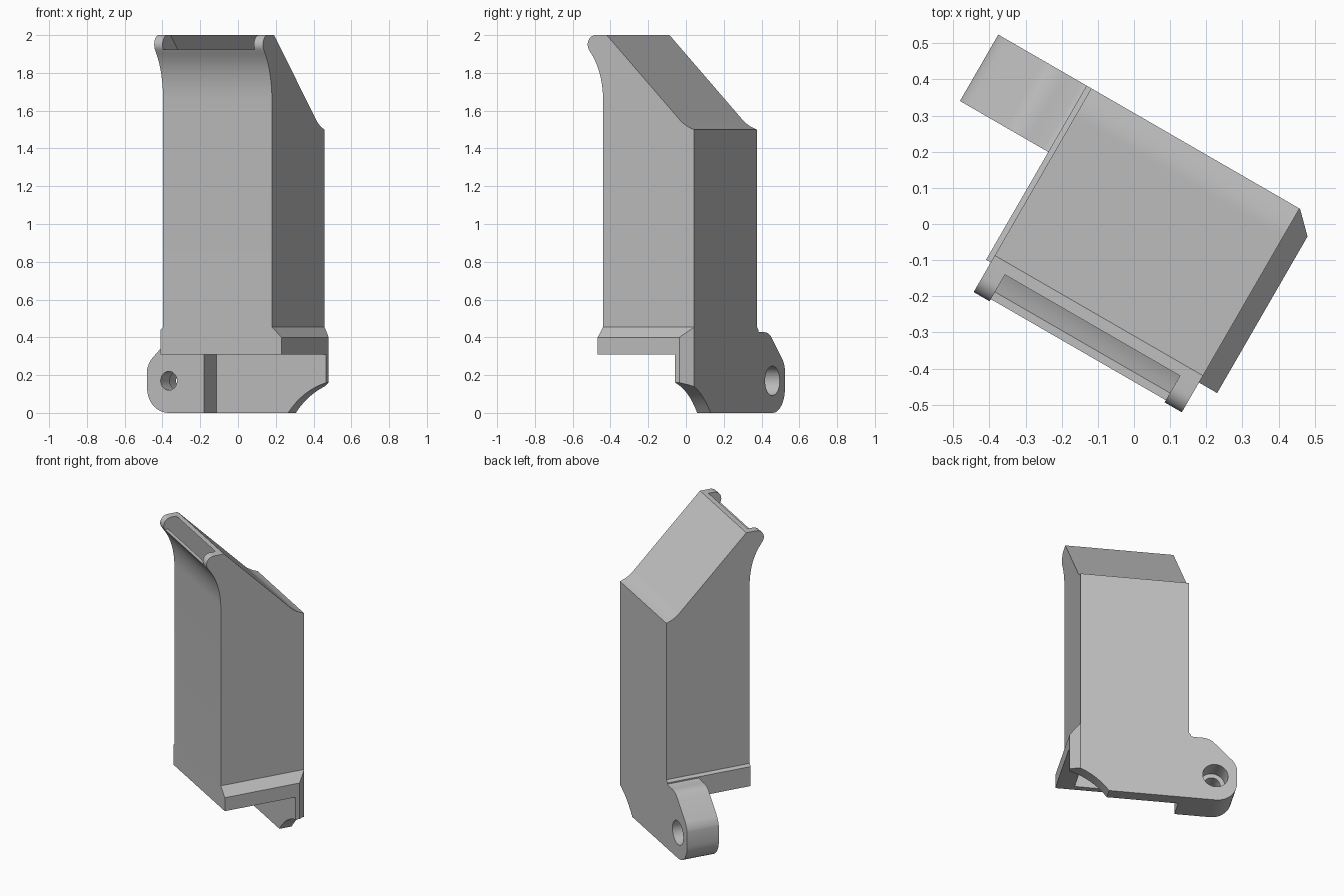
import bpy, bmesh, math
from mathutils import Matrix, Vector

old = bpy.data.objects.get("Cube")
if old:
    bpy.data.objects.remove(old, do_unlink=True)

grey = bpy.data.materials.new("light grey")
grey.use_nodes = True
grey.diffuse_color = (0.52, 0.52, 0.52, 1)
grey.node_tree.nodes["Principled BSDF"].inputs["Base Color"].default_value = (0.52, 0.52, 0.52, 1)


def arc(cx, cz, r, a0, a1, n):
    steps = [math.radians(a0 + (a1 - a0) * i / n) for i in range(n + 1)]
    return [(cx + r * math.cos(a), cz + r * math.sin(a)) for a in steps]


def bezier(p0, p1, p2, n=8):
    a, b, c = Vector(p0), Vector(p1), Vector(p2)
    ts = [i / n for i in range(n + 1)]
    return [tuple(a * (1 - t) ** 2 + b * 2 * t * (1 - t) + c * t * t) for t in ts]


def prism(name, profile, axis, start, end, chamfer=False):
    """Closed solid: an upright profile swept along the width (x) or depth (y)."""
    bm = bmesh.new()
    rings = []
    for d in (start, end):
        rings.append([bm.verts.new((d, p, z) if axis == 'x' else (p, d, z)) for p, z in profile])
    near, far = rings
    bm.faces.new(near)
    bm.faces.new(far[::-1])
    for i in range(len(profile)):
        bm.faces.new((near[i], near[i - 1], far[i - 1], far[i]))
    if chamfer:  # slanted rear corner
        bmesh.ops.bisect_plane(bm, geom=bm.verts[:] + bm.edges[:] + bm.faces[:],
                               plane_co=(0.433, 0.21, 0),
                               plane_no=Vector((1, 1, 0)).normalized(), clear_outer=True)
        bmesh.ops.holes_fill(bm, edges=[e for e in bm.edges if e.is_boundary], sides=0)
    bmesh.ops.recalc_face_normals(bm, faces=bm.faces[:])
    mesh = bpy.data.meshes.new(name)
    bm.to_mesh(mesh)
    bm.free()
    mesh.materials.append(grey)
    obj = bpy.data.objects.new(name, mesh)
    bpy.context.collection.objects.link(obj)
    return obj


def carve(target, cutter):
    mod = target.modifiers.new("carve", 'BOOLEAN')
    mod.operation, mod.solver, mod.object = 'DIFFERENCE', 'EXACT', cutter
    bpy.context.view_layer.objects.active = target
    bpy.ops.object.modifier_apply(modifier=mod.name)
    bpy.data.objects.remove(cutter, do_unlink=True)


# Tall housing with sloped roof and rolled front lip
outline = [(-0.29, 0.31), (0.266, 0.31), (0.266, 1.5)]
outline += bezier((0.266, 1.5), (0.205, 1.52), (0.17, 1.56), 5)[1:]
outline += [(-0.268, 2.0)]
outline += arc(-0.335, 1.95, 0.05, 90, 215, 12)
outline += bezier((-0.365, 1.905), (-0.295, 1.81), (-0.29, 1.66), 10)
housing = prism("housing", outline, 'x', -0.29, 0.375)

# Hollow duct from the open foot to the slot at the top
duct = [(0.184, 0.2), (0.184, 1.5), (0.137, 1.563), (-0.30, 2.0), (-0.30, 2.05),
        (-0.45, 2.05), (-0.45, 1.925)]
duct += bezier((-0.355, 1.925), (-0.275, 1.81), (-0.255, 1.62))
duct += [(-0.25, 0.2)]
carve(housing, prism("duct_cutter", duct, 'x', -0.239, 0.32))

# Flared skirt on both sides of the foot
left_skirt = prism("left_skirt", [(0.34, 0.31), (0.433, 0.31), (0.433, 0.40),
                                  (0.375, 0.455), (0.34, 0.455)], 'y', -0.29, 0.266, True)
right_skirt = prism("right_skirt", [(-0.26, 0.31), (-0.305, 0.31), (-0.305, 0.44),
                                    (-0.29, 0.455), (-0.26, 0.455)], 'y', -0.29, 0.266)

# Rear foot plate with scooped corner
plate = [(-0.26, 0), (0.2, 0)]
plate += bezier((0.2, 0), (0.29, 0.12), (0.433, 0.16))[1:]
plate += [(0.433, 0.31), (-0.26, 0.31)]
foot_plate = prism("foot_plate", plate, 'y', 0.184, 0.266, True)

# Mounting ear
outline = [(-0.239, 0)] + arc(-0.457, 0.13, 0.13, 270, 180, 10)
outline += bezier((-0.587, 0.23), (-0.58, 0.26), (-0.56, 0.285), 5)
outline += bezier((-0.45, 0.395), (-0.42, 0.427), (-0.37, 0.427), 6)
outline += bezier((-0.32, 0.427), (-0.29, 0.43), (-0.288, 0.46), 5)
outline += [(-0.239, 0.46)]
ear = prism("mounting_ear", outline, 'y', 0.054, 0.266)

# Screw hole with counterbore at the back
for radius, start, end in ((0.05, 0.0, 0.2), (0.078, 0.15, 0.3)):
    circle = arc(-0.454, 0.17, radius, 0, 360, 32)[:-1]
    carve(ear, prism("hole_cutter", circle, 'y', start, end))

# Turn every part to its final heading and shade it
bpy.ops.object.select_all(action='DESELECT')
for part in (housing, left_skirt, right_skirt, foot_plate, ear):
    part.data.transform(Matrix.Rotation(math.radians(-30), 4, 'Z'))
    part.select_set(True)
bpy.context.view_layer.objects.active = housing
bpy.ops.object.shade_smooth_by_angle(angle=math.radians(25))
